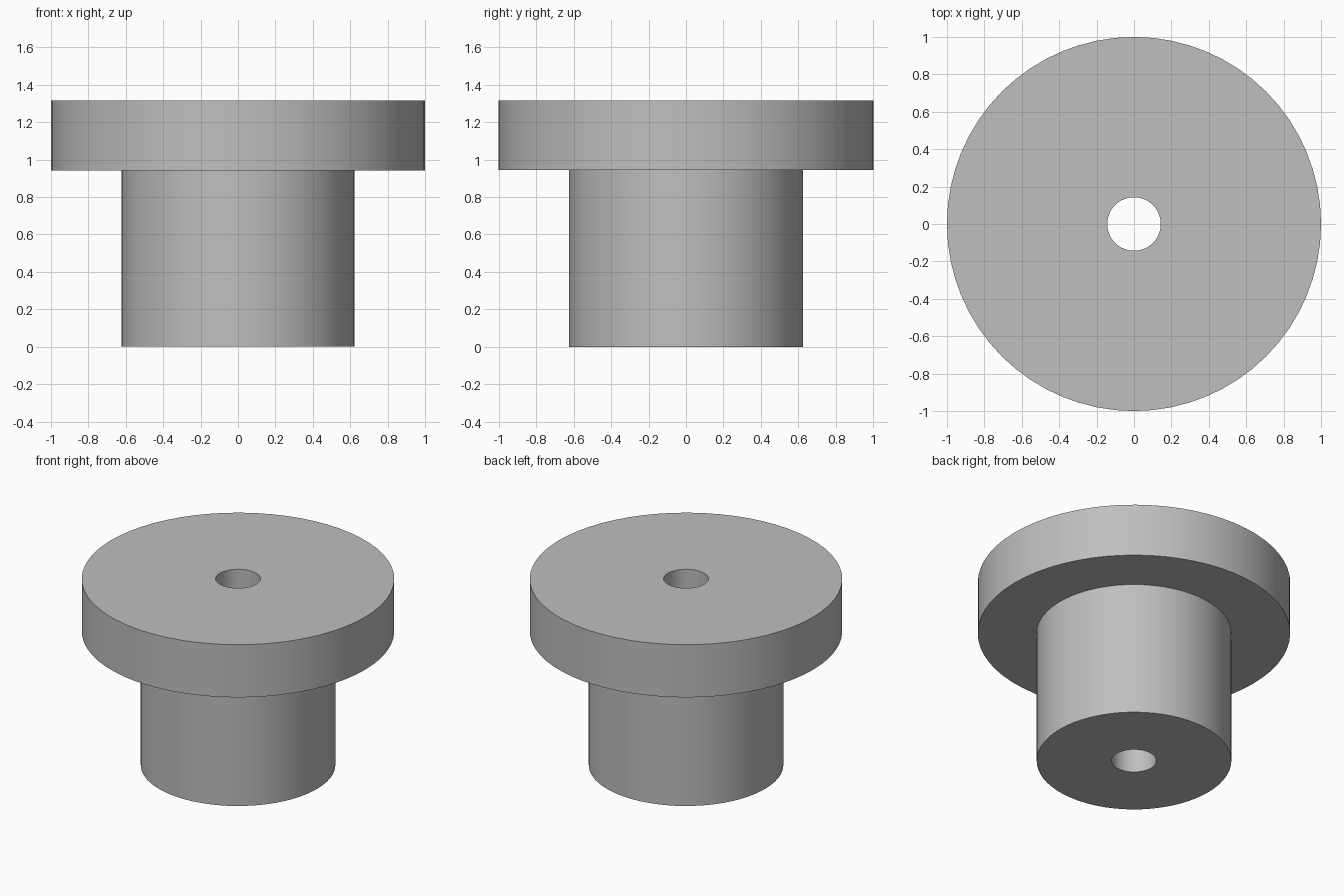
import bpy
import math
from mathutils import Matrix, Vector

SIDES = 64
BORE_R, STEM_R, HEAD_R = 0.143, 0.623, 1.0
STEM_TOP, HEAD_TOP = 0.943, 1.315

cube = bpy.data.objects.get("Cube")
if cube:
    bpy.data.objects.remove(cube, do_unlink=True)

# Plain grey finish
grey = bpy.data.materials.new("plain_grey")
grey.use_nodes = True
colour = (0.52, 0.52, 0.52, 1)
grey.diffuse_color = colour
grey.node_tree.nodes["Principled BSDF"].inputs["Base Color"].default_value = colour


def lathe(name, profile):
    """Revolve a closed (radius, height) profile around the z axis."""
    count = len(profile)
    verts = []
    for i in range(SIDES):
        turn = Matrix.Rotation(math.tau * i / SIDES, 3, "Z")
        verts += [turn @ Vector((r, 0, z)) for r, z in profile]
    faces = []
    for i in range(SIDES):
        a, b = i * count, (i + 1) % SIDES * count
        for j in range(count):
            k = (j + 1) % count
            faces.append((a + j, b + j, b + k, a + k))
    mesh = bpy.data.meshes.new(name)
    mesh.from_pydata(verts, [], faces)
    mesh.materials.append(grey)
    obj = bpy.data.objects.new(name, mesh)
    bpy.context.collection.objects.link(obj)
    return obj


# Flanged bushing: stem, wide head and a bore right through
bushing = lathe("flanged_bushing", [
    (BORE_R, 0), (STEM_R, 0), (STEM_R, STEM_TOP),
    (HEAD_R, STEM_TOP), (HEAD_R, HEAD_TOP), (BORE_R, HEAD_TOP),
])
bpy.ops.object.select_all(action="DESELECT")
bushing.select_set(True)
bpy.context.view_layer.objects.active = bushing
bpy.ops.object.shade_smooth_by_angle(angle=math.radians(30))
